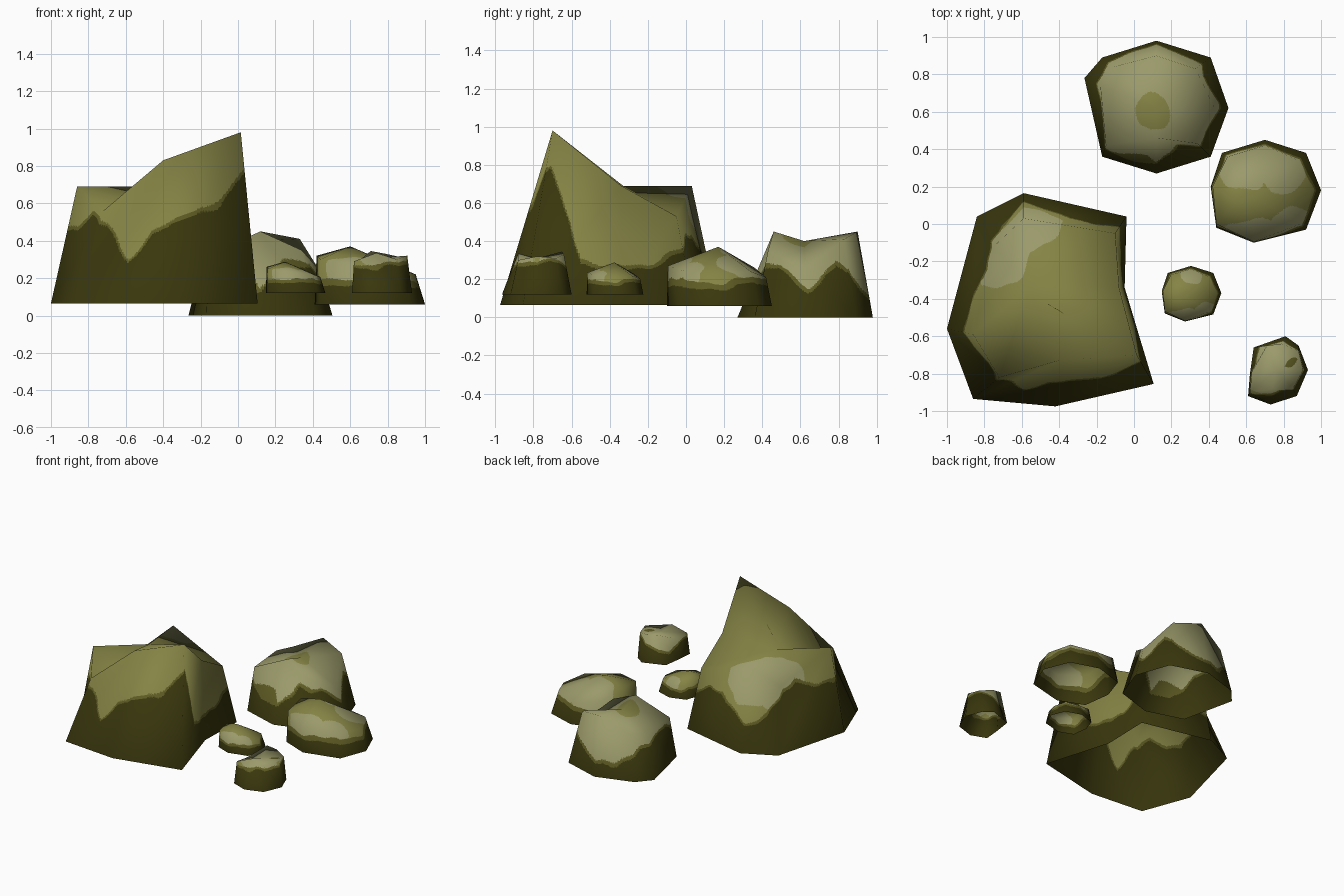
import bpy
import bmesh
import math
from mathutils import Vector, noise

cube = bpy.data.objects.get("Cube")
if cube:
    bpy.data.objects.remove(cube, do_unlink=True)


def make_material(name, rgb):
    mat = bpy.data.materials.new(name)
    mat.use_nodes = True
    mat.diffuse_color = (*rgb, 1)
    shader = next(n for n in mat.node_tree.nodes if n.type == "BSDF_PRINCIPLED")
    shader.inputs["Base Color"].default_value = (*rgb, 1)
    shader.inputs["Roughness"].default_value = 0.9
    return mat


DARK, EDGE, OLIVE, PALE = range(4)
palette = [
    make_material("dark_moss", (.041, .038, .004)),
    make_material("moss_edge", (.11, .104, .017)),
    make_material("olive_stone", (.235, .23, .06)),
    make_material("pale_stone", (.325, .322, .145)),
]


def moss_height(levels, angle):
    """Height of the moss line at an angle, from evenly spaced levels."""
    t = (angle / math.tau) % 1 * len(levels)
    i = int(t) % len(levels)
    return levels[i] + (levels[(i + 1) % len(levels)] - levels[i]) * (t - int(t))


def pick_colour(point, middle, levels, patches, edge):
    wobble = noise.noise(point * 9) * .03
    line = moss_height(levels, math.atan2(point.y - middle.y, point.x - middle.x))
    above = point.z + wobble - line
    if above < 0:
        return DARK
    if above < edge:
        return EDGE
    for kind, centre, radius in patches:
        if (point - Vector(centre)).length + wobble < radius:
            return kind
    return OLIVE


def add_rock(name, floor, base, crown, summit, levels, patches,
             rounds=5, edge=.025, scale=1, shift=(0, 0, 0)):
    bm = bmesh.new()
    low = [bm.verts.new((x, y, floor)) for x, y in base]
    high = [bm.verts.new(p) for p in crown]
    tip = bm.verts.new(summit)

    # Open shell: a wall of triangles and a fan on top
    count = len(low)
    for i in range(count):
        j = (i + 1) % count
        bm.faces.new((low[i], low[j], high[j]))
        bm.faces.new((low[i], high[j], high[i]))
        bm.faces.new((high[i], high[j], tip))
    bm.normal_update()
    if tip.normal.z < 0:
        bmesh.ops.reverse_faces(bm, faces=bm.faces[:])
        bm.normal_update()

    # Keep the soft shading of the coarse form while the faces get finer
    soft = bm.verts.layers.float_vector.new("soft")
    for v in bm.verts:
        v[soft] = v.normal
    for _ in range(rounds):
        bmesh.ops.subdivide_edges(bm, edges=bm.edges[:], cuts=1, use_grid_fill=True)
    bmesh.ops.triangulate(bm, faces=bm.faces[:])
    normals = [Vector(v[soft]).normalized() for v in bm.verts]
    bm.verts.layers.float_vector.remove(soft)

    # Moss below, stone above, pale worn patches
    middle = sum((Vector(p) for p in base), Vector((0, 0))) / count
    for f in bm.faces:
        f.smooth = True
        f.material_index = pick_colour(f.calc_center_median(), middle, levels, patches, edge)

    # Optional smaller copy of the same form
    for v in bm.verts:
        v.co = v.co * scale + Vector(shift)
    mesh = bpy.data.meshes.new(name)
    bm.to_mesh(mesh)
    bm.free()
    for mat in palette:
        mesh.materials.append(mat)
    mesh.normals_split_custom_set_from_vertices(normals)
    obj = bpy.data.objects.new(name, mesh)
    bpy.context.collection.objects.link(obj)
    return obj


# Large peaked rock
add_rock(
    "large_rock", .065,
    [(-1, -.56), (-.86, -.935), (-.42, -.975), (.105, -.855),
     (-.05, -.34), (-.04, .04), (-.59, .165), (-.84, .04)],
    [(-.86, -.59, .69), (-.72, -.82, .56), (-.4, -.73, .83), (.015, -.7, .98),
     (-.08, -.34, .69), (-.1, -.05, .53), (-.59, .03, .69), (-.75, -.12, .53)],
    (-.55, -.33, .69),
    [.25, .25, .26, .33, .42, .4, .33, .25, .32, .48, .53, .5,
     .46, .44, .45, .54, .47, .27, .42, .5, .53, .58, .78, .28],
    [(PALE, (-.74, -.14, .56), .21), (PALE, (-.58, .02, .58), .19)],
    rounds=6, edge=.022)

# Broad rock at the back
add_rock(
    "back_rock", 0,
    [(.12, .98), (.41, .89), (.505, .62), (.41, .36),
     (.12, .27), (-.17, .36), (-.265, .78), (-.17, .89)],
    [(.12, .9, .45), (.33, .83, .41), (.43, .62, .25), (.34, .43, .35),
     (.12, .46, .45), (-.15, .42, .33), (-.18, .74, .33), (-.11, .84, .34)],
    (.12, .62, .4),
    [.13, .27, .15, .09, .1, .22, .27, .28, .13, .12, .28, .25],
    [(EDGE, (-.04, .33, .1), .16), (OLIVE, (.1, .6, .4), .1),
     (PALE, (.12, .65, .3), .42)])

# Rounded rock, with a smaller copy beside it
rounded = dict(
    floor=.06,
    base=[(.7, .45), (.92, .38), (1, .18), (.92, -.03),
          (.64, -.1), (.44, -.02), (.41, .2), (.47, .38)],
    crown=[(.7, .42, .21), (.88, .34, .24), (.95, .18, .22), (.89, 0, .24),
           (.64, -.095, .27), (.44, 0, .3), (.42, .2, .32), (.5, .36, .26)],
    summit=(.6, .17, .37),
    levels=[.15, .17, .19, .16, .15, .18, .2, .17, .15, .16, .17, .16],
    edge=.035)
worn_front = [(PALE, (.62, -.1, .22), .16), (PALE, (.84, -.02, .2), .13)]
add_rock("side_rock", **rounded, patches=worn_front + [
    (PALE, (.6, .33, .29), .16), (PALE, (.78, .3, .27), .14)])
add_rock("small_rock", **rounded, scale=.54, shift=(-.073, -.467, .088),
         patches=worn_front + [(PALE, (.7, .38, .24), .12)])

# Small notched rock at the front
add_rock(
    "front_rock", .12,
    [(.81, -.6), (.88, -.65), (.93, -.78), (.87, -.92),
     (.73, -.965), (.61, -.92), (.62, -.8), (.64, -.66)],
    [(.79, -.64, .33), (.88, -.68, .31), (.905, -.78, .32), (.85, -.88, .3),
     (.74, -.88, .335), (.62, -.9, .29), (.63, -.79, .28), (.71, -.65, .345)],
    (.76, -.78, .31),
    [.27, .28, .26, .24, .21, .2, .22, .24, .26, .25, .27, .27],
    [(PALE, (.74, -.77, .31), .16)], edge=.018)
